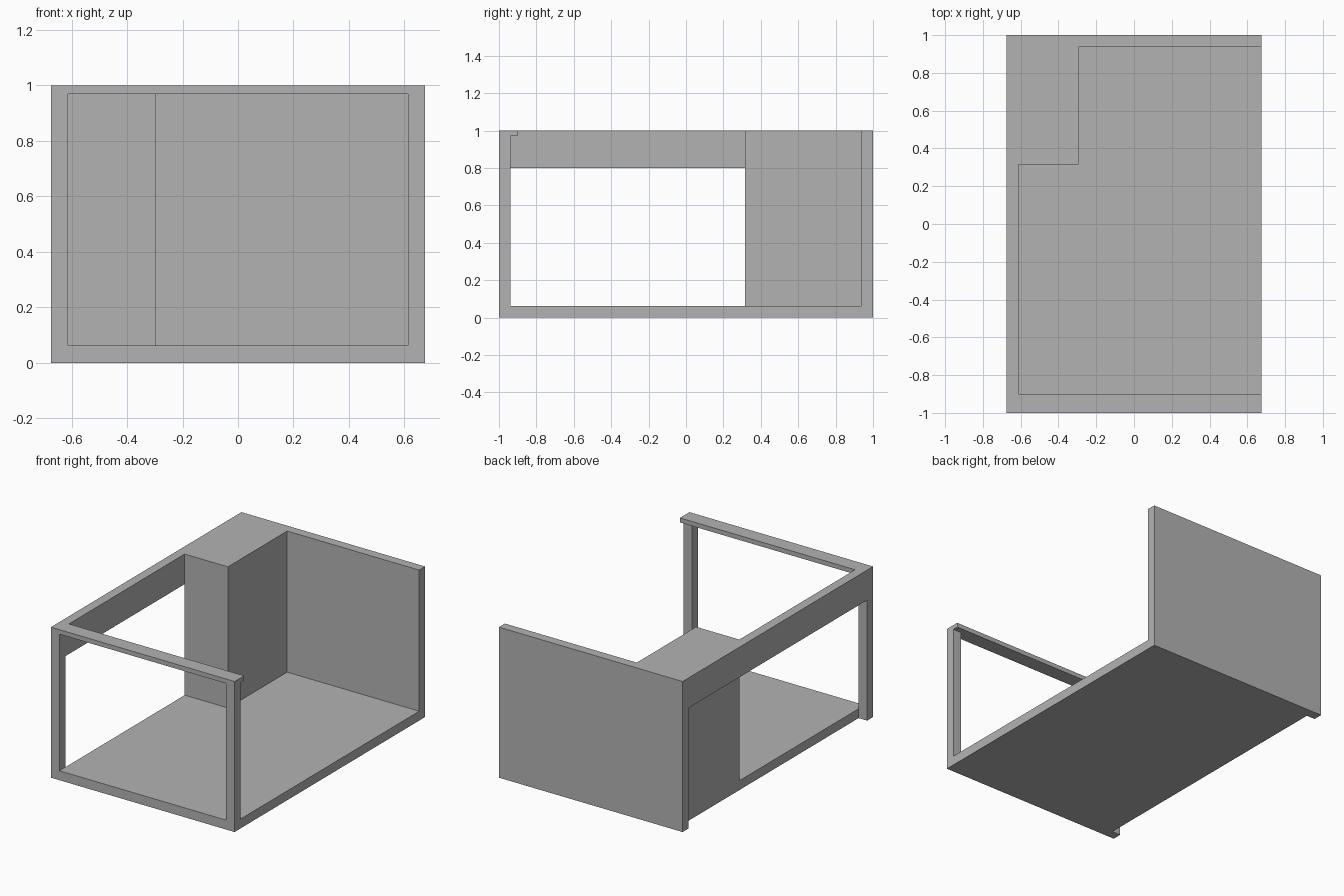
import bpy
import bmesh
from mathutils import Matrix, Vector

old = bpy.data.objects.get("Cube")
if old:
    bpy.data.objects.remove(old, do_unlink=True)

# Single plain grey finish
grey = bpy.data.materials.new("plain_grey")
grey.use_nodes = True
colour = (0.45, 0.45, 0.45, 1)
grey.diffuse_color = colour
grey.node_tree.nodes["Principled BSDF"].inputs["Base Color"].default_value = colour


def box(name, x, y, z):
    """Box spanning the given (low, high) range on each axis."""
    low, high = (Vector(v) for v in zip(x, y, z))
    bm = bmesh.new()
    bmesh.ops.create_cube(bm, size=1, matrix=Matrix.Diagonal((*(high - low), 1)))
    mesh = bpy.data.meshes.new(name)
    bm.to_mesh(mesh)
    bm.free()
    mesh.materials.append(grey)
    obj = bpy.data.objects.new(name, mesh)
    obj.location = (low + high) / 2
    bpy.context.collection.objects.link(obj)


# Overall extents and the shared member thickness
W, D, H, T = 0.675, 1.0, 1.0, 0.0625
inner = W - T
back = D - T
front = (-D, -back)
beam_bottom = 0.8
rail_bottom = 0.97

# Floor and rear wall
box("floor", (-inner, W), (-D, back), (0, T))
box("back_wall", (-W, W), (back, D), (0, H))

# Front frame
box("right_front_post", (-W, -inner), front, (0, beam_bottom))
box("left_front_post", (inner, W), front, (T, rail_bottom))
box("front_top_rail", (-inner, W), (-D, -0.9), (rail_bottom, H))

# Side beam and the rear corner column
box("side_beam", (-W, -inner), (-D, back), (beam_bottom, H))
box("corner_column", (-inner, -0.295), (0.315, back), (T, H))
